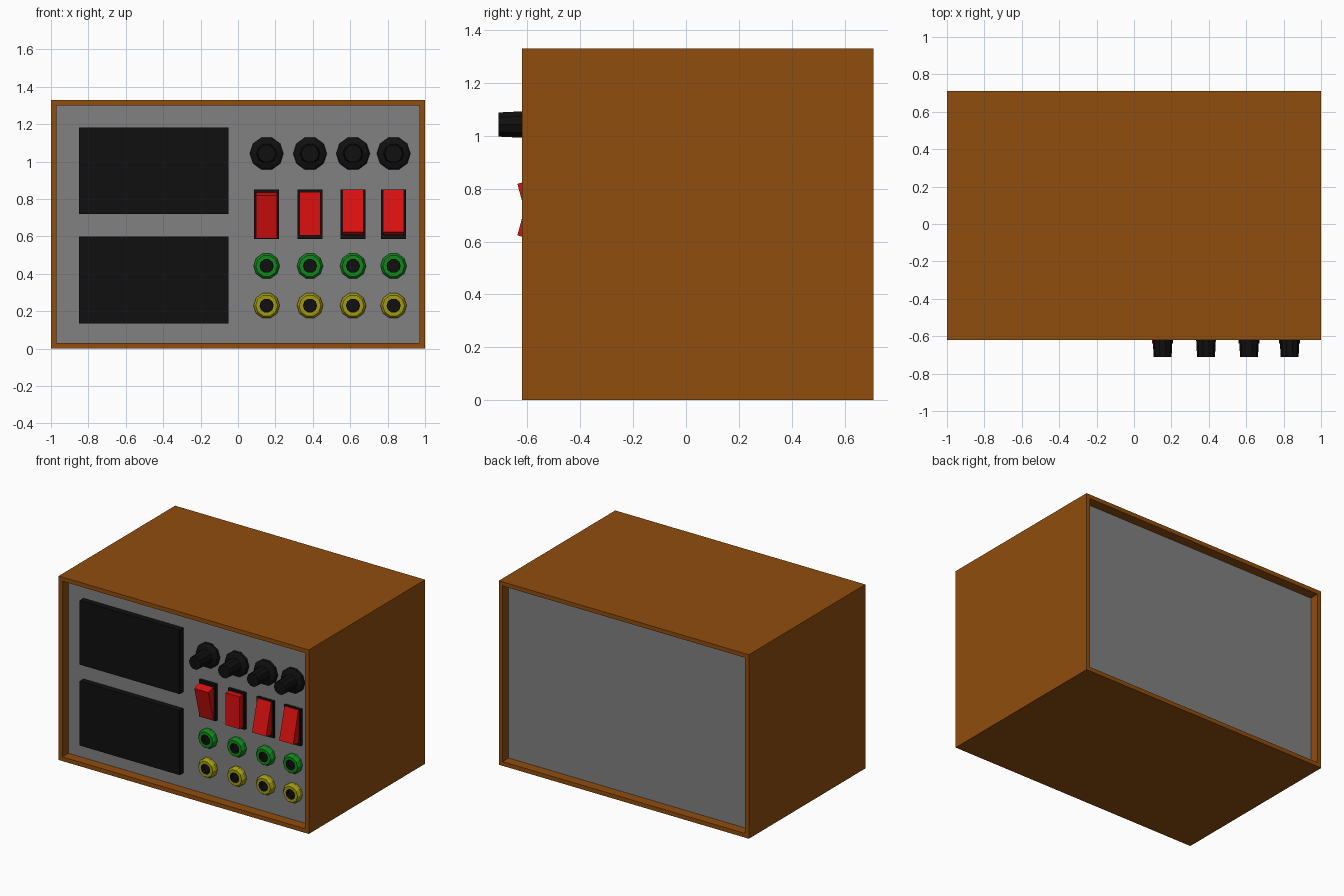
import bpy, bmesh
from math import radians, cos, sin, tau
from mathutils import Matrix

if "Cube" in bpy.data.objects:
    bpy.data.objects.remove(bpy.data.objects["Cube"])

PANEL_Y = -0.55                       # front surface of the recessed panel
COLUMNS = (0.153, 0.385, 0.615, 0.832)


def material(name, r, g, b):
    m = bpy.data.materials.new(name)
    m.diffuse_color = (r, g, b, 1)
    m.use_nodes = True
    m.node_tree.nodes["Principled BSDF"].inputs["Base Color"].default_value = m.diffuse_color
    return m


WOOD = material("wood", 0.28, 0.075, 0.004)
GREY = material("panel_grey", 0.22, 0.22, 0.22)
BLACK = material("black_plastic", 0.005, 0.005, 0.005)
RED = material("red_plastic", 0.72, 0.005, 0.005)
GREEN = material("green_plastic", 0.005, 0.25, 0.01)
YELLOW = material("yellow_plastic", 0.36, 0.33, 0.005)


def finish(bm, name, mat, loc):
    bmesh.ops.recalc_face_normals(bm, faces=bm.faces)
    mesh = bpy.data.meshes.new(name)
    bm.to_mesh(mesh)
    bm.free()
    mesh.materials.append(mat)
    obj = bpy.data.objects.new(name, mesh)
    obj.location = loc
    bpy.context.collection.objects.link(obj)
    return obj


def box(name, x, y, z, mat):
    """Box from (min, max) ranges on each axis."""
    bm = bmesh.new()
    size = [b - a for a, b in (x, y, z)]
    bmesh.ops.create_cube(bm, size=1, matrix=Matrix.Diagonal((*size, 1)))
    return finish(bm, name, mat, [(a + b) / 2 for a, b in (x, y, z)])


def lathe(name, profile, x, z, mat, cap=False, sides=10):
    """Turn (radius, height) points about an axis pointing out of the panel."""
    bm = bmesh.new()
    rings = [[bm.verts.new((r * cos(tau * i / sides), -h, r * sin(tau * i / sides)))
              for i in range(sides)] for r, h in profile]
    for a, b in zip(rings, rings[1:]):
        for i in range(sides):
            j = (i + 1) % sides
            bm.faces.new((a[i], a[j], b[j], b[i]))
    if cap:
        bm.faces.new(rings[-1])
        bm.faces.new(rings[0])
    return finish(bm, name, mat, (x, PANEL_Y, z))


# Wooden case: sleeve open at front and back
bm = bmesh.new()
bmesh.ops.create_cube(bm, size=1, matrix=Matrix.Diagonal((2, 1.33, 1.33, 1)))
bmesh.ops.delete(bm, geom=[f for f in bm.faces if abs(f.normal.y) > 0.5], context='FACES')
case = finish(bm, "case", WOOD, (0, 0.045, 0.665))
wall = case.modifiers.new("wall", 'SOLIDIFY')
wall.thickness = 0.03
wall.offset = -1
wall.use_even_offset = True

# Recessed front and back panels
box("front_panel", (-0.97, 0.97), (PANEL_Y, PANEL_Y + 0.02), (0.03, 1.30), GREY)
box("back_panel", (-0.97, 0.97), (0.62, 0.64), (0.03, 1.30), GREY)

# Two dark displays
for name, z in (("upper_display", (0.72, 1.183)), ("lower_display", (0.135, 0.60))):
    box(name, (-0.85, -0.05), (PANEL_Y - 0.045, PANEL_Y), z, BLACK)

KNOB = [(0.09, 0), (0.09, 0.02), (0.08, 0.03), (0.054, 0.04), (0.048, 0.16)]
RING = [(0.07, 0), (0.07, 0.022), (0.058, 0.04), (0.038, 0.04)]
HOLE = [(0.038, 0.04), (0.034, 0.04), (0.034, 0.012)]
TILTS = (15, 0, -15, -15)

for n, (x, tilt) in enumerate(zip(COLUMNS, TILTS), 1):
    # Control knob
    lathe(f"knob_{n}", KNOB, x, 1.043, BLACK, cap=True)

    # Rocker switch: housing and tilted rocker
    box(f"switch_housing_{n}", (x - 0.067, x + 0.067), (PANEL_Y - 0.02, PANEL_Y),
        (0.587, 0.852), BLACK)
    bm = bmesh.new()
    bmesh.ops.create_cube(bm, size=1, matrix=Matrix.Translation((0, -0.03, 0))
                          @ Matrix.Diagonal((0.112, 0.06, 0.234, 1)))
    rocker = finish(bm, f"switch_rocker_{n}", RED, (x, PANEL_Y, 0.721))
    rocker.rotation_euler.x = radians(tilt)

    # Sockets: coloured ring around a black hole
    for label, z, mat in (("green", 0.442, GREEN), ("yellow", 0.23, YELLOW)):
        lathe(f"{label}_socket_ring_{n}", RING, x, z, mat)
        lathe(f"{label}_socket_hole_{n}", HOLE, x, z, BLACK)
        lathe(f"{label}_socket_floor_{n}", [(0.034, 0), (0.034, 0.012)], x, z, BLACK, cap=True)
